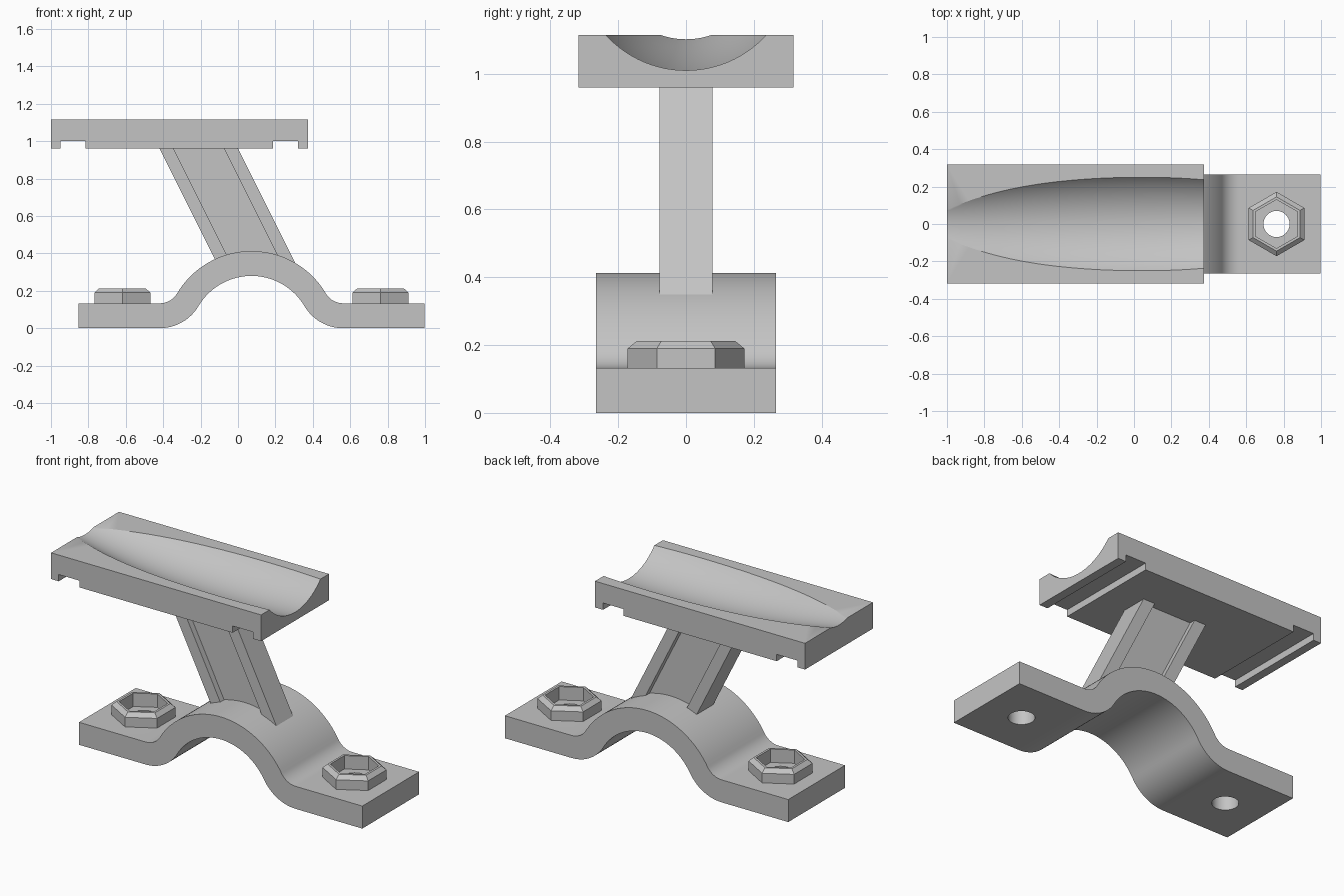
import bpy
import bmesh
from math import sin, cos, pi, sqrt, atan2, hypot

if "Cube" in bpy.data.objects:
    bpy.data.objects.remove(bpy.data.objects["Cube"], do_unlink=True)

# Single flat grey
grey = bpy.data.materials.new("plain grey")
grey.use_nodes = True
GREY = (0.55, 0.55, 0.55, 1)
grey.diffuse_color = GREY
grey.node_tree.nodes["Principled BSDF"].inputs["Base Color"].default_value = GREY


def loft(name, rings, loop=False):
    """Skin a list of matching rings; cap the ends or close the loop."""
    bm = bmesh.new()
    vs = [[bm.verts.new(p) for p in ring] for ring in rings]
    pairs = list(zip(vs, vs[1:]))
    if loop:
        pairs.append((vs[-1], vs[0]))
    else:
        bm.faces.new(vs[0])
        bm.faces.new(vs[-1])
    for a, b in pairs:
        for i in range(len(a)):
            j = (i + 1) % len(a)
            bm.faces.new((a[i], a[j], b[j], b[i]))
    bmesh.ops.recalc_face_normals(bm, faces=bm.faces)
    mesh = bpy.data.meshes.new(name)
    bm.to_mesh(mesh)
    bm.free()
    mesh.materials.append(grey)
    ob = bpy.data.objects.new(name, mesh)
    bpy.context.collection.objects.link(ob)
    return ob


def extrude_y(name, profile, half):
    return loft(name, [[(x, y, z) for x, z in profile] for y in (-half, half)])


def circle(x, y, z, r, n, start=0.0):
    return [(x + r * cos(start + 2 * pi * i / n),
             y + r * sin(start + 2 * pi * i / n), z) for i in range(n)]


def activate(ob):
    bpy.ops.object.select_all(action='DESELECT')
    ob.select_set(True)
    bpy.context.view_layer.objects.active = ob


def cut(ob, cutter):
    cutter.hide_render = True
    mod = ob.modifiers.new("cut", 'BOOLEAN')
    mod.operation = 'DIFFERENCE'
    mod.solver = 'EXACT'
    mod.object = cutter
    activate(ob)
    bpy.ops.object.modifier_apply(modifier=mod.name)
    bpy.data.objects.remove(cutter, do_unlink=True)


def smooth(ob):
    activate(ob)
    bpy.ops.object.shade_smooth_by_angle(angle=0.5)


def arc(cx, cz, r, a0, a1, n):
    return [(cx + r * cos(a0 + (a1 - a0) * i / n),
             cz + r * sin(a0 + (a1 - a0) * i / n)) for i in range(n + 1)]


# Arched strap: two tangent arcs per side, offset by the thickness
MID, END, THICK = 0.072, 0.926, 0.133
FX, FZ, FR, AZ = -0.49, 0.24, 0.24, -0.05
slope = atan2(AZ - FZ, -FX)
AR = hypot(FX, FZ - AZ) - FR


def strap_edge(t):
    left = [(-END, t)] + arc(FX, FZ, FR - t, -pi / 2, slope, 12)
    left += arc(0, AZ, AR + t, slope + pi, pi / 2, 20)[1:]
    return left + [(-x, z) for x, z in reversed(left[:-1])]


outline = strap_edge(0) + strap_edge(THICK)[::-1]
strap = extrude_y("arched_strap", [(x + MID, z) for x, z in outline], 0.265)

# Bolt holes and hollow hexagonal bosses
for side, sx in (("left", 1), ("right", -1)):
    x = MID + sx * 0.69
    cut(strap, loft("hole_cutter", [circle(x, 0, z, 0.07, 40) for z in (-0.1, 0.3)]))
    loft(side + "_hex_boss",
         [circle(x, 0, z, r, 6, pi / 2) for r, z in
          ((0.172, 0.13), (0.172, 0.19), (0.145, 0.212), (0.13, 0.212), (0.13, 0.13))],
         loop=True)
smooth(strap)

# Slanted post with an H-shaped section
W, IN, Y, WEB = 0.21, 0.135, 0.078, 0.042
quarter = [(IN, WEB), (IN, Y), (W, Y)]
right = quarter + [(x, -y) for x, y in reversed(quarter)]
section = right + [(-x, -y) for x, y in right]
loft("slanted_post", [[(x + 0.27 - z / 2, y, z) for x, y in section]
                      for z in (0.32, 0.965)])

# Cradle plate with two cross grooves underneath
X0, X1, BOTTOM, GROOVE, TOP = -1.0, 0.373, 0.96, 1.0, 1.115
under = [(X0, BOTTOM)]
for a, b in ((-0.95, -0.815), (0.187, 0.32)):
    under += [(a, BOTTOM), (a, GROOVE), (b, GROOVE), (b, BOTTOM)]
plate = extrude_y("cradle_plate", under + [(X1, BOTTOM), (X1, TOP), (X0, TOP)], 0.317)

# Tapering round trough scooped out of the plate top
AXIS, PEAK = 1.33, 0.05


def trough_radius(x):
    d = x - PEAK
    half = 0.25 - (0.125 * d * d if d > 0 else 0.10 * d * d + 0.052 * d ** 4)
    return sqrt(half ** 2 + (AXIS - TOP) ** 2)


rings = []
for i in range(41):
    x = X0 - 0.02 + i * (X1 - X0 + 0.04) / 40
    rings.append([(x, u, v) for u, v, _ in circle(0, AXIS, 0, trough_radius(x), 96)])
cut(plate, loft("trough_cutter", rings))
smooth(plate)
